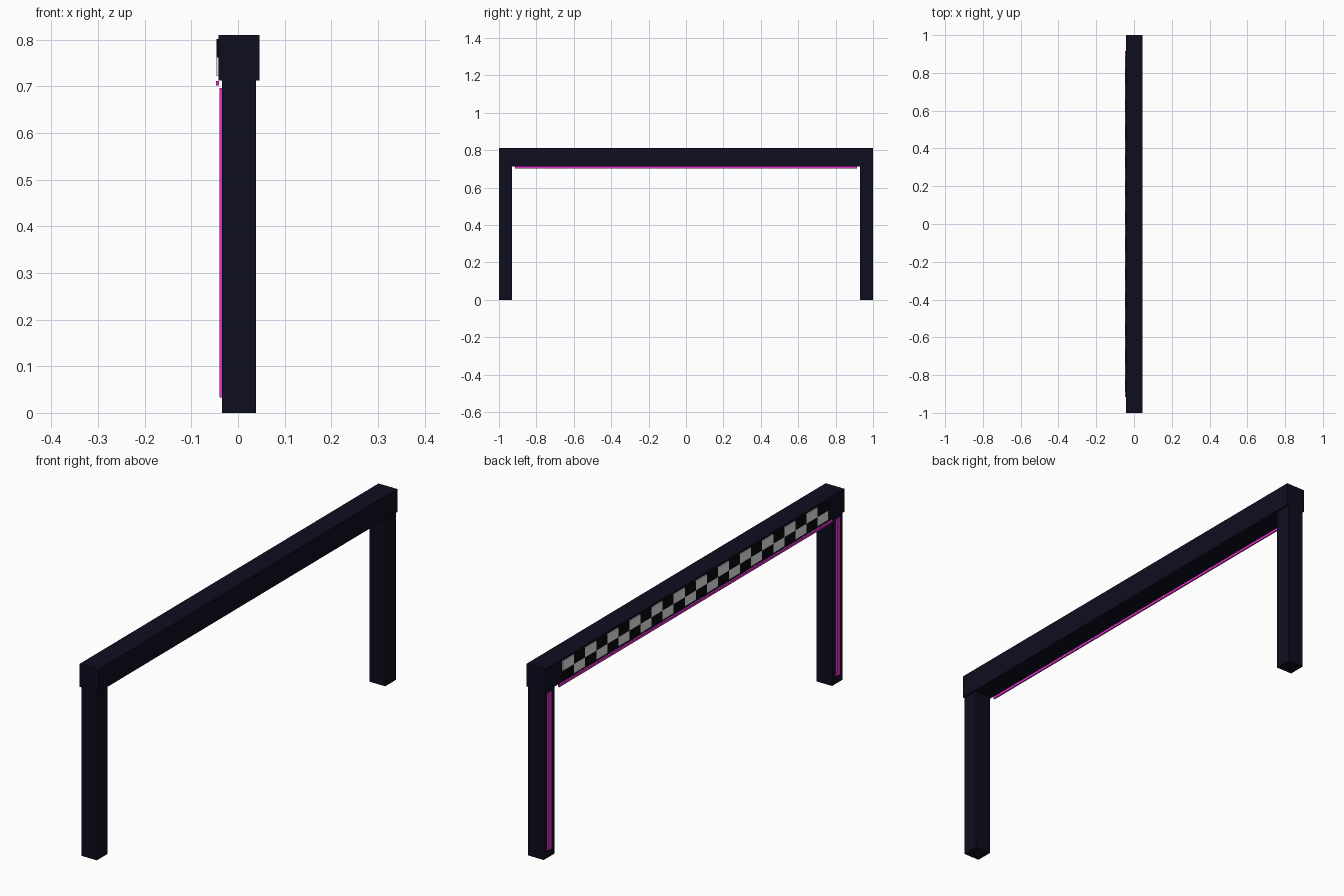
import bpy

if "Cube" in bpy.data.objects:
    bpy.data.objects.remove(bpy.data.objects["Cube"])


def material(name, color):
    m = bpy.data.materials.new(name)
    m.diffuse_color = (*color, 1)
    m.use_nodes = True
    m.node_tree.nodes["Principled BSDF"].inputs["Base Color"].default_value = m.diffuse_color
    return m


navy = material("dark navy", (0.004, 0.004, 0.014))
black = material("black", (0.003, 0.003, 0.004))
white = material("off white", (0.8, 0.8, 0.8))
magenta = material("magenta", (0.8, 0.03, 0.6))


def box(name, x, y, z, mat):
    """Box from (min, max) ranges on each axis."""
    verts = [(a, b, c) for a in x for b in y for c in z]
    faces = [(0, 1, 3, 2), (4, 6, 7, 5), (0, 4, 5, 1),
             (2, 3, 7, 6), (0, 2, 6, 4), (1, 5, 7, 3)]
    me = bpy.data.meshes.new(name)
    me.from_pydata(verts, [], faces)
    me.materials.append(mat)
    ob = bpy.data.objects.new(name, me)
    bpy.context.collection.objects.link(ob)
    return ob


# Posts with vertical light strips
for side, label in ((-1, "front"), (1, "back")):
    box(label + "_post", (-0.034, 0.039),
        sorted((side * 0.929, side * 1.0)), (0, 0.713), navy)
    box(label + "_post_light", (-0.04, -0.034),
        sorted((side * 0.953, side * 0.977)), (0.033, 0.697), magenta)

# Crossbeam and the light strip below its edge
box("crossbeam", (-0.042, 0.046), (-1, 1), (0.713, 0.81), navy)
box("beam_light", (-0.047, -0.041), (-0.915, 0.915), (0.702, 0.712), magenta)

# Checkered band: two rows of thin plates
COLS, HALF, Z0, ROW = 24, 0.888, 0.722, 0.04
step = 2 * HALF / COLS
for col in range(COLS):
    for row in range(2):
        y, z = -HALF + col * step, Z0 + row * ROW
        mat = white if (col + row) % 2 == 0 else black
        box("checker_tile", (-0.046, -0.042), (y, y + step), (z, z + ROW), mat)
